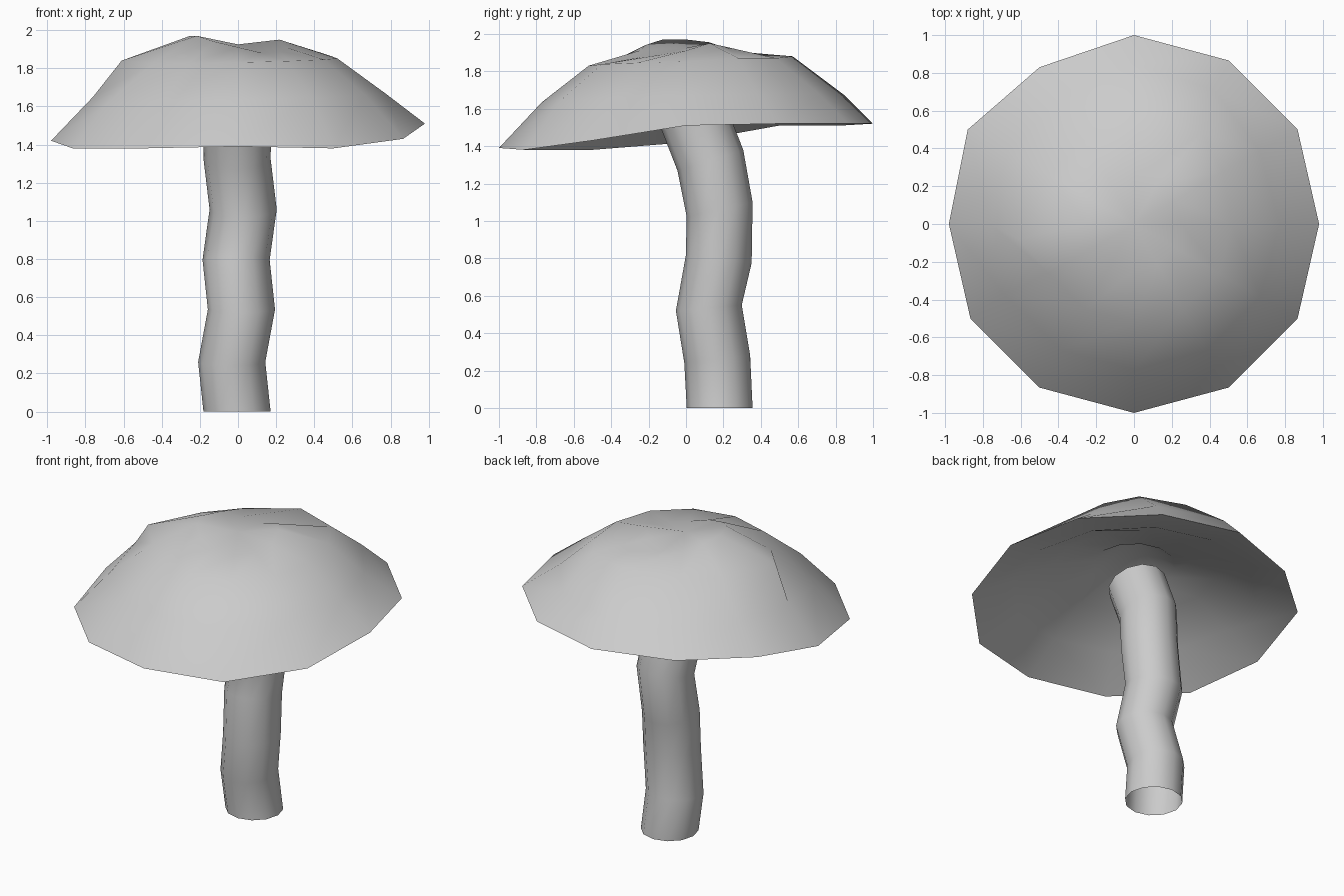
import bpy, bmesh
from math import sin, cos, radians
from mathutils import Vector

if "Cube" in bpy.data.objects:
    bpy.data.objects.remove(bpy.data.objects["Cube"])

N = 12


def skin(name, rings, apex=None):
    """Bridge rings of N points into a smooth open shell, with an optional tip."""
    bm = bmesh.new()
    loops = [[bm.verts.new(p) for p in ring] for ring in rings]
    for a, b in zip(loops, loops[1:]):
        for i in range(N):
            j = (i + 1) % N
            bm.faces.new((a[i], a[j], b[j], b[i]))
    if apex:
        tip = bm.verts.new(apex)
        for i in range(N):
            bm.faces.new((loops[-1][i], loops[-1][(i + 1) % N], tip))
    for f in bm.faces:
        f.smooth = True
    me = bpy.data.meshes.new(name)
    bm.to_mesh(me)
    bm.free()
    ob = bpy.data.objects.new(name, me)
    bpy.context.collection.objects.link(ob)
    return ob


def flat_ring(r, z, tilt_x=0, tilt_y=0):
    pts = []
    for i in range(N):
        a = radians(360 * i / N)
        pts.append(Vector((r * cos(a), r * sin(a), z + tilt_x * cos(a) + tilt_y * sin(a))))
    return pts


def wavy_ring(r, heights):
    ring = flat_ring(r, 0)
    for p, z in zip(ring, heights):
        p.z = z
    return ring


# Cap: wavy rim, then three rings up to a dented top
rim = wavy_ring(1, [1.51, 1.52, 1.52, 1.52, 1.51, 1.51,
                    1.42, 1.38, 1.38, 1.39, 1.38, 1.43])
rim[0].x, rim[6].x = 0.98, -0.98
rim[4].y, rim[5].x = 0.83, -0.88
outer = flat_ring(0.77, 1.65, 0.02, 0.015)
inner = flat_ring(0.52, 1.84, 0.012, 0.01)
crown = wavy_ring(0.25, [1.91, 1.95, 1.93, 1.89, 1.91, 1.955,
                         1.97, 1.97, 1.94, 1.91, 1.88, 1.89])

# Lumps on the back right and the left
inner[1] = Vector((0.47, 0.28, 1.87))
inner[2] = Vector((0.36, 0.48, 1.87))
inner[3] = Vector((0.07, 0.57, 1.88))
outer[2] = Vector((0.42, 0.71, 1.68))
outer[3] = Vector((0, 0.85, 1.67))
outer[6] = Vector((-0.76, 0, 1.65))
outer[7] = Vector((-0.69, -0.37, 1.61))
inner[6] = Vector((-0.61, -0.08, 1.84))
skin("cap", [rim, outer, inner, crown], (0, 0, 1.925))

# Hollow underside of the cap, rising to a small cone in the middle
under_rings = [rim, flat_ring(0.75, 1.56, 0, 0.015),
               flat_ring(0.5, 1.69), flat_ring(0.25, 1.74)]
skin("cap_underside", under_rings, (0, 0, 1.91))

# Stem: crooked open tube, each ring (x, y, z, tilt along y)
path = [(-0.005, 0.18, 0.0, 0.0), (-0.033, 0.167, 0.26, 0.02),
        (0.018, 0.122, 0.535, 0.015), (-0.01, 0.175, 0.795, -0.02),
        (0.027, 0.18, 1.06, 0.04), (-0.005, 0.13, 1.325, 0.055),
        (0.0, 0.03, 1.58, 0.055)]
stem_rings = []
for x, y, z, t in path:
    stem_rings.append([p + Vector((x, y, 0)) for p in flat_ring(0.176, z, 0, t)])
skin("stem", stem_rings)
